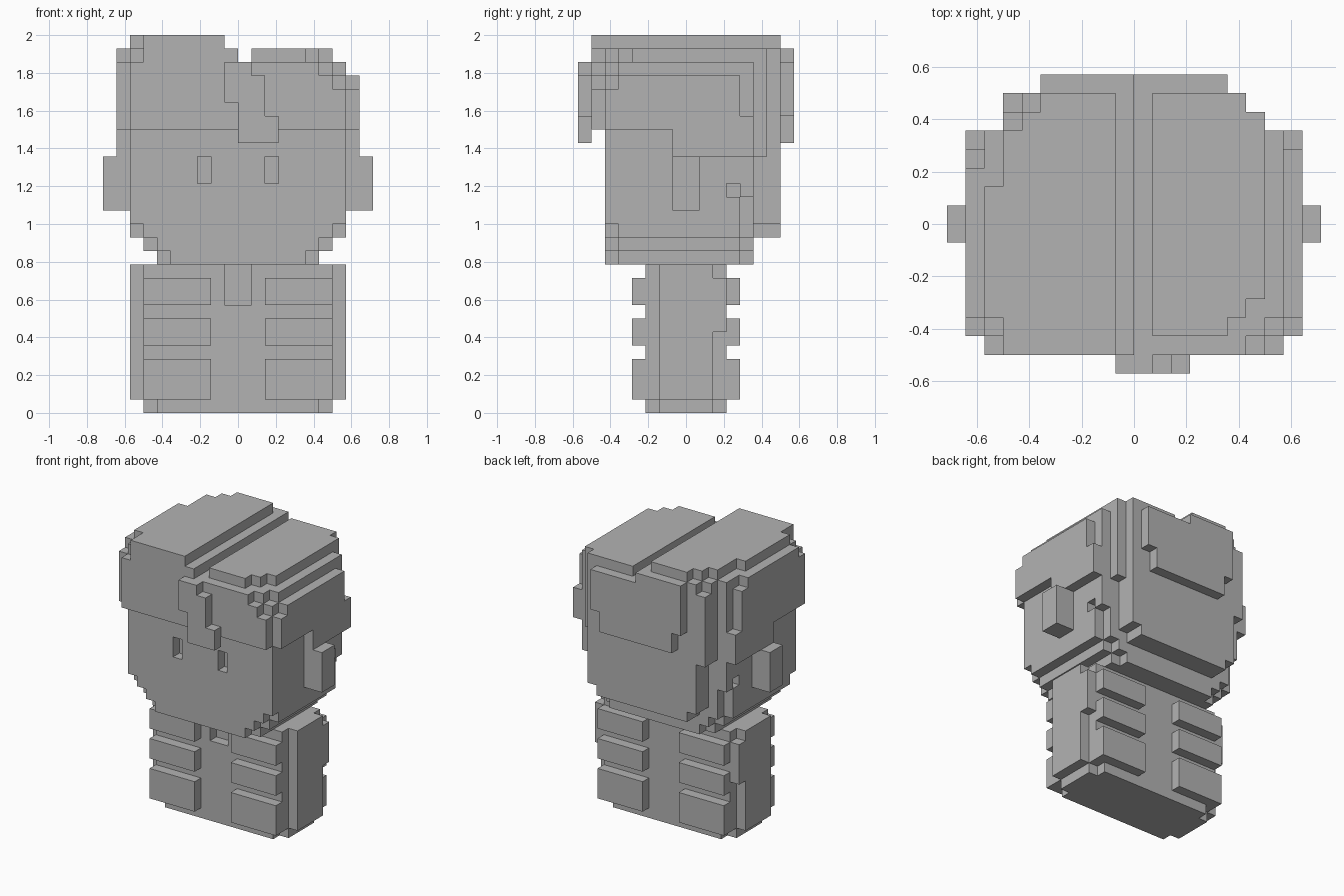
import bpy
import bmesh
from mathutils import Vector

if "Cube" in bpy.data.objects:
    bpy.data.objects.remove(bpy.data.objects["Cube"], do_unlink=True)

UNIT = 2 / 28          # edge of one block
blocks = {}            # block position -> part name


def box(part, x, y, z):
    """Fill (or, with part None, carve) a range of blocks."""
    for i in range(*x):
        for j in range(*y):
            for k in range(*z):
                if part:
                    blocks[i, j, k] = part
                else:
                    blocks.pop((i, j, k), None)


def pair(part, x, y, z):
    """The same range on both sides of the model."""
    box(part, x, y, z)
    box(part, (-x[1], -x[0]), y, z)


def wide(part, half, y, z):
    box(part, (-half, half), y, z)


# Body with stepped corners
wide("body", 6, (-3, 3), (0, 1))
wide("body", 7, (-2, 2), (0, 1))
wide("body", 7, (-3, 3), (1, 11))
wide("body", 8, (-2, 2), (1, 11))
pair("body", (7, 8), (2, 3), (6, 10))
box(None, (-1, 1), (-3, -2), (8, 11))

# Raised bands on the front and back of the body
for z in ((1, 4), (5, 7), (8, 10)):
    for y in ((-4, -3), (3, 4)):
        pair("body_bands", (2, 7), y, z)

# Head with a chin that steps inward
for step in range(3):
    z = (11 + step, 12 + step)
    wide("head", 5 + step, (-6, 5), z)
    wide("head", 6 + step, (-5, 4), z)
wide("head", 8, (-6, 5), (14, 21))
pair(None, (7, 8), (4, 5), (14, 16))
pair(None, (7, 8), (3, 4), (16, 17))
pair(None, (2, 3), (-6, -5), (17, 19))      # eye sockets
pair("ears", (8, 10), (-1, 1), (15, 19))

# Hair: lower sides, main mass and back
pair("hair", (8, 9), (-1, 5), (19, 21))
wide("hair", 8, (-7, 5), (21, 24))
wide("hair", 9, (-6, 5), (21, 22))
wide("hair", 9, (-6, 4), (22, 24))
wide("hair", 5, (5, 7), (13, 14))
wide("hair", 6, (5, 7), (14, 26))
wide("hair", 7, (5, 6), (19, 26))
box("hair", (-7, -6), (6, 7), (19, 26))
wide("hair", 4, (7, 8), (20, 26))
wide("hair", 5, (7, 8), (22, 26))
box("hair", (-5, 0), (7, 8), (26, 27))

# Lower half of the parted hair
for x, y, z in (
    (7, (-7, 5), (24, 25)), (8, (-6, 5), (24, 25)), (9, (-5, 4), (24, 25)),
    (6, (-7, 7), (25, 26)), (7, (-6, 6), (25, 26)), (8, (-5, 5), (25, 26)),
):
    box("hair", (0, x), y, z)
for x, y in ((5, (-6, 7)), (6, (-5, 7)), (7, (-4, 6))):
    box("hair", (1, x), y, (26, 27))

# Higher half of the parted hair
for x, y, z in (
    (8, (-7, 5), (24, 26)), (9, (-6, 4), (24, 26)),
    (6, (-7, 7), (26, 27)), (7, (-7, 6), (26, 27)),
    (8, (-6, 5), (26, 27)), (9, (-5, 3), (26, 27)),
):
    box("hair", (-x, 0), y, z)
for x, y in ((5, (-7, 7)), (6, (-7, 6)), (7, (-7, 5)), (8, (-5, 2))):
    box("hair", (-x, -1), y, (27, 28))

# Lock falling over the forehead
for x, z in (((-1, 1), (25, 26)), ((-1, 2), (23, 25)),
             ((0, 2), (22, 23)), ((0, 3), (20, 22))):
    box("forelock", x, (-8, -7), z)

# One plain material
grey = bpy.data.materials.new("plain_grey")
grey.use_nodes = True
grey.diffuse_color = (0.45, 0.45, 0.45, 1)
grey.node_tree.nodes["Principled BSDF"].inputs["Base Color"].default_value = grey.diffuse_color

# Each part becomes the outer skin of its blocks
for part in dict.fromkeys(blocks.values()):
    bm = bmesh.new()
    for cell, owner in blocks.items():
        if owner != part:
            continue
        centre = Vector(cell) + Vector((0.5, 0.5, 0.5))
        for axis in range(3):
            for sign in (-1, 1):
                beside = list(cell)
                beside[axis] += sign
                if tuple(beside) in blocks:
                    continue
                n, u, v = Vector(), Vector(), Vector()
                n[axis] = sign / 2
                u[(axis + 1) % 3] = 0.5
                v[(axis + 2) % 3] = sign / 2
                corners = (-u - v, u - v, u + v, v - u)
                bm.faces.new([bm.verts.new((centre + n + c) * UNIT) for c in corners])
    bmesh.ops.remove_doubles(bm, verts=bm.verts, dist=UNIT / 100)
    bmesh.ops.dissolve_limit(bm, angle_limit=0.01, verts=bm.verts, edges=bm.edges)
    mesh = bpy.data.meshes.new(part)
    bm.to_mesh(mesh)
    bm.free()
    mesh.materials.append(grey)
    bpy.context.collection.objects.link(bpy.data.objects.new(part, mesh))
